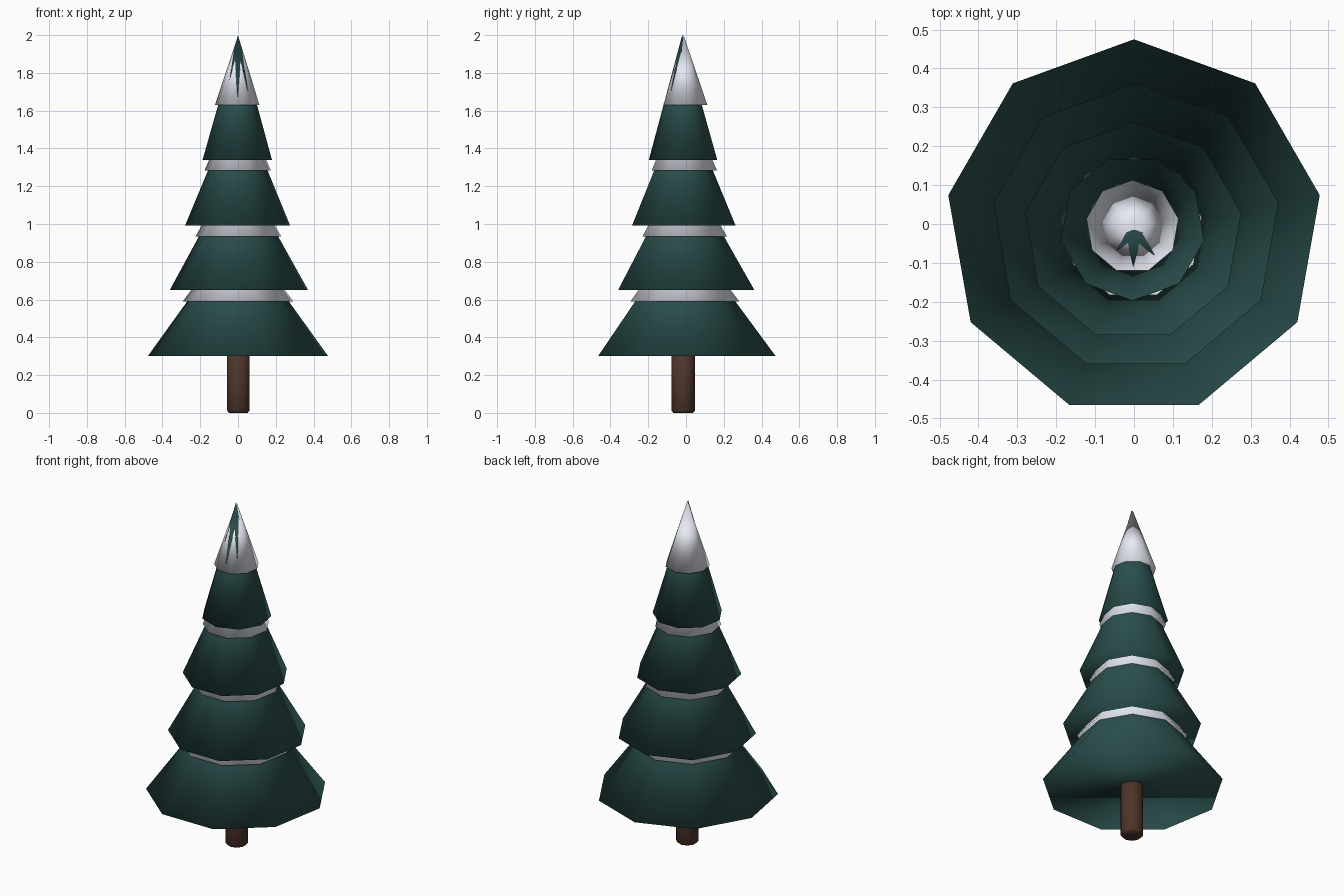
import bpy
from math import radians, sin, cos

if "Cube" in bpy.data.objects:
    bpy.data.objects.remove(bpy.data.objects["Cube"])


def material(name, rgb):
    m = bpy.data.materials.new(name)
    m.diffuse_color = (*rgb, 1)
    m.use_nodes = True
    m.node_tree.nodes["Principled BSDF"].inputs["Base Color"].default_value = m.diffuse_color
    return m


GREEN = material("needles", (0.022, 0.075, 0.07))
WHITE = material("snow", (0.80, 0.82, 0.90))
BROWN = material("bark", (0.075, 0.035, 0.022))


def add_mesh(name, verts, faces, mat):
    mesh = bpy.data.meshes.new(name)
    mesh.from_pydata(verts, [], faces)
    mesh.polygons.foreach_set("use_smooth", [True] * len(mesh.polygons))
    mesh.materials.append(mat)
    obj = bpy.data.objects.new(name, mesh)
    bpy.context.collection.objects.link(obj)
    return obj


def ring(n, r, cx, cy, z, start=90):
    angles = [radians(start + 360 * i / n) for i in range(n)]
    return [(cx + r * cos(a), cy + r * sin(a), z) for a in angles]


def cone(name, r, cx, cy, z, apex, mat, start=90, n=9):
    # closed low-poly cone whose tip may lean off its axis
    verts = ring(n, r, cx, cy, z, start) + [apex]
    faces = [(i, (i + 1) % n, n) for i in range(n)]
    faces.append(tuple(reversed(range(n))))
    return add_mesh(name, verts, faces, mat)


# trunk, with a slightly rounded foot
N = 10
rings = [(0.052, 0.0), (0.062, 0.012), (0.062, 0.40)]
verts = [v for r, z in rings for v in ring(N, r, 0.002, -0.015, z)]
faces = [(k * N + i, k * N + (i + 1) % N, (k + 1) * N + (i + 1) % N, (k + 1) * N + i)
         for k in range(2) for i in range(N)]
faces += [tuple(reversed(range(N))), tuple(range(2 * N, 3 * N))]
add_mesh("trunk", verts, faces, BROWN)

# branch tiers: radius, centre x, centre y, base z, tip, turn
tiers = [
    (0.485, 0.0, -0.010, 0.300, (0.0, -0.015, 0.965), 90),
    (0.372, 0.005, -0.010, 0.650, (0.0, -0.015, 1.315), 90),
    (0.282, -0.002, -0.020, 0.993, (0.0, -0.015, 1.665), 90),
    (0.187, -0.004, -0.010, 1.338, (0.0, -0.020, 2.000), 110),
]
for i, (r, cx, cy, z, tip, turn) in enumerate(tiers, 1):
    cone(f"branch_tier_{i}", r, cx, cy, z, tip, GREEN, turn)

# snow lying on each tier; the top cap lets green ridges through at the front
snow = [
    (0.297, 0.0, -0.015, 0.590, (0.0, -0.015, 0.985)),
    (0.230, 0.002, -0.014, 0.935, (0.0, -0.015, 1.335)),
    (0.179, -0.002, -0.014, 1.282, (0.0, -0.015, 1.685)),
    (0.120, -0.004, -0.007, 1.630, (0.0, -0.012, 1.998)),
]
for i, (r, cx, cy, z, tip) in enumerate(snow, 1):
    cone(f"snow_{i}", r, cx, cy, z, tip, WHITE)
